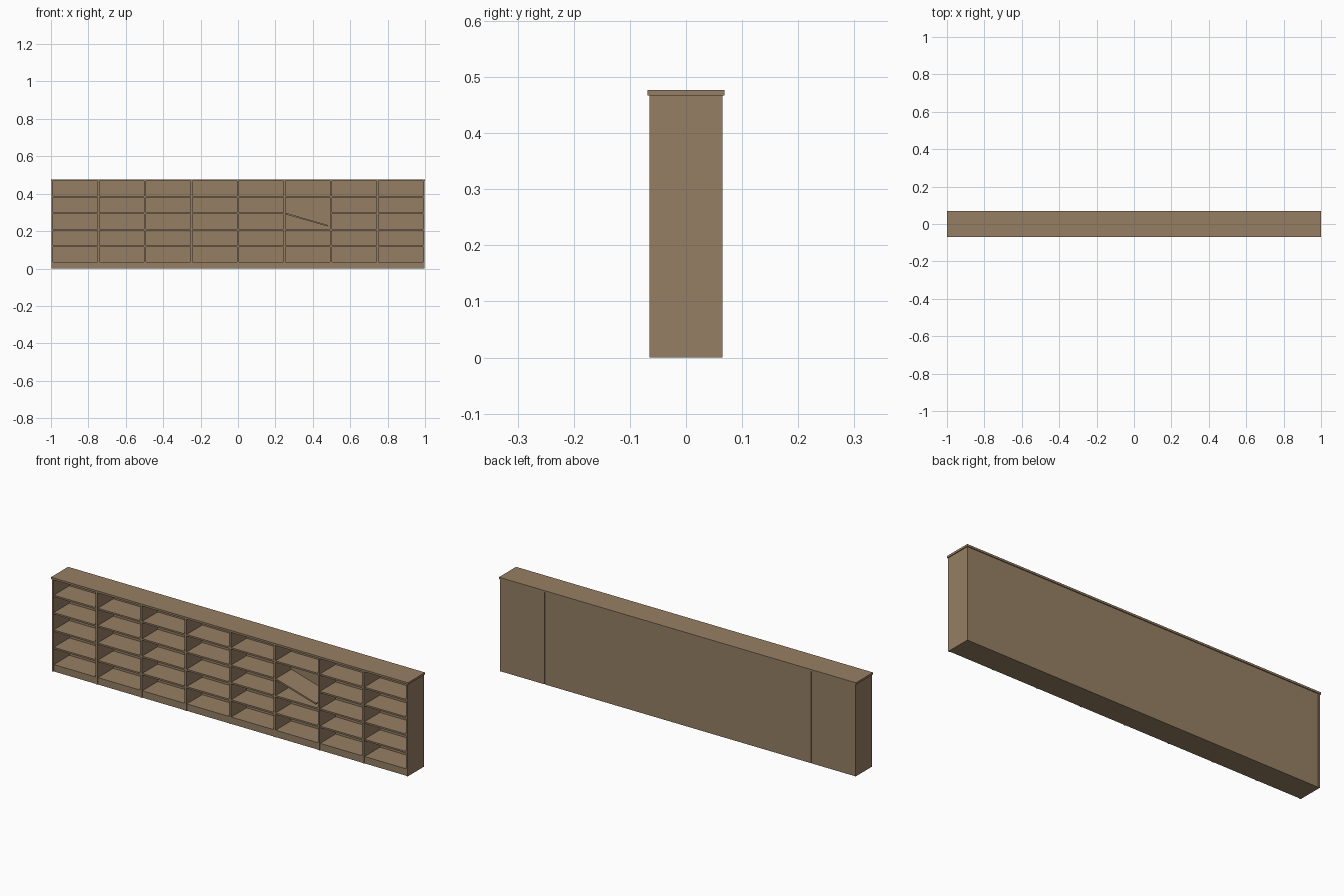
import bpy
import math

cube = bpy.data.objects.get("Cube")
if cube:
    bpy.data.objects.remove(cube, do_unlink=True)

wood = bpy.data.materials.new("brown_wood")
wood.use_nodes = True
COLOUR = (0.305, 0.212, 0.127, 1)
wood.diffuse_color = COLOUR
wood.node_tree.nodes["Principled BSDF"].inputs["Base Color"].default_value = COLOUR

BAYS = 8
HALF = 0.996            # outer face of the side panels
PITCH = 2 * HALF / BAYS
FRONT, BACK = -0.065, 0.065
UNDER_TOP, TOP = 0.467, 0.477
PLINTH = 0.035
BOARD = 0.008           # shelf thickness
POST = 0.011            # upright thickness
BACKING = 0.004


def board(name, x, y, z, tilt=0):
    """Box spanning the given (low, high) ranges, tilted about the y axis."""
    spans = (x, y, z)
    bpy.ops.mesh.primitive_cube_add(size=1, location=[(a + b) / 2 for a, b in spans])
    ob = bpy.context.object
    ob.name = name
    ob.scale = [b - a for a, b in spans]
    ob.rotation_euler.y = tilt
    ob.data.materials.append(wood)
    return ob


# Top board, overhanging front and back
board("top_board", (-1, 1), (-0.0685, 0.0685), (UNDER_TOP, TOP))

# Side panels
for name, s in (("left_side", 1), ("right_side", -1)):
    x = sorted((s * HALF, s * (HALF - BOARD)))
    board(name, x, (FRONT, BACK), (0, UNDER_TOP))

# Upright dividers
for i in range(1, BAYS):
    x = -HALF + i * PITCH
    board(f"divider_{i}", (x - POST / 2, x + POST / 2),
          (FRONT, BACK - BACKING), (0, UNDER_TOP))

# Solid plinth forming the lowest shelf
board("plinth", (-HALF + BOARD, HALF - BOARD), (FRONT + 0.003, BACK - BACKING), (0, PLINTH))

# Back panels and shelves for every bay
for i in range(BAYS):
    x0 = -HALF + i * PITCH
    x1 = x0 + PITCH
    back0 = x0 + (BOARD if i == 0 else 0.0006)
    back1 = x1 - (BOARD if i == BAYS - 1 else 0.0006)
    board(f"back_panel_{i + 1}", (back0, back1), (BACK - BACKING, BACK - 0.001), (0, UNDER_TOP))
    inner = (x0 + POST / 2, x1 - POST / 2)
    for level, z in enumerate((0.119, 0.207, 0.295, 0.383)):
        depth = (FRONT + 0.002, BACK - BACKING)
        if i == 5 and level == 2:
            # Fallen shelf, one end dropped
            mid, length = 0.368, 0.234
            board("fallen_shelf", (mid - length / 2, mid + length / 2), depth,
                  (0.261 - BOARD / 2, 0.261 + BOARD / 2), math.radians(16))
        else:
            board(f"shelf_{i + 1}_{level + 1}", inner, depth, (z - BOARD / 2, z + BOARD / 2))
